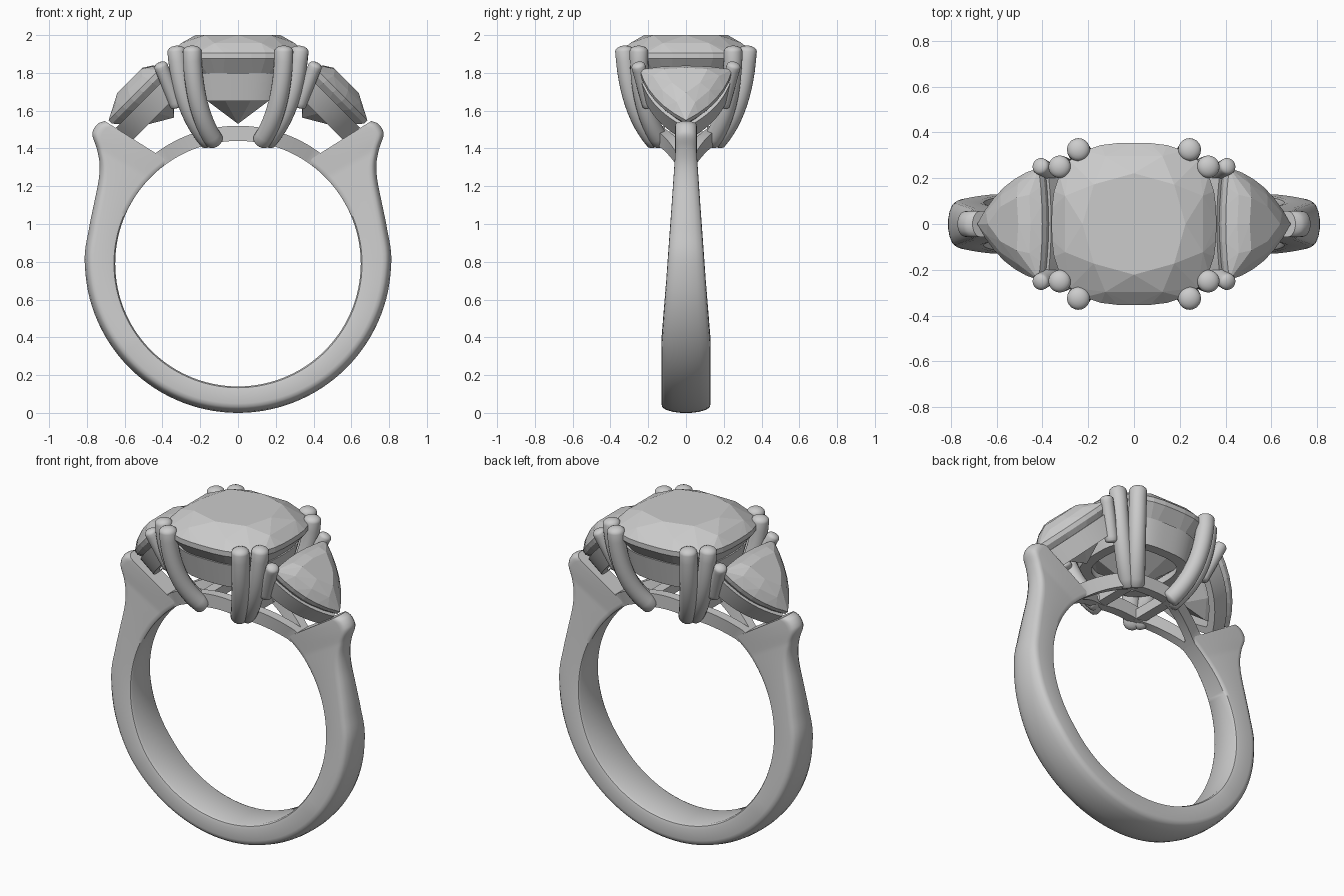
import bpy, bmesh, math
from mathutils import Vector

if "Cube" in bpy.data.objects:
    bpy.data.objects.remove(bpy.data.objects["Cube"])

CZ, RI = 0.79, 0.65          # finger hole centre height and radius


def finish(name, bm, smooth=None):
    bmesh.ops.recalc_face_normals(bm, faces=bm.faces[:])
    me = bpy.data.meshes.new(name)
    bm.to_mesh(me)
    bm.free()
    ob = bpy.data.objects.new(name, me)
    bpy.context.collection.objects.link(ob)
    if smooth:
        bpy.ops.object.select_all(action='DESELECT')
        ob.select_set(True)
        bpy.context.view_layer.objects.active = ob
        bpy.ops.object.shade_smooth_by_angle(angle=math.radians(smooth))
    return ob


def loft(name, rings, loop=False, smooth=None):
    """Skin closed rings together; cap the ends unless the chain loops."""
    bm = bmesh.new()
    vr = [[bm.verts.new(p) for p in r] for r in rings]
    n = len(vr[0])
    for i in range(len(vr) if loop else len(vr) - 1):
        a, b = vr[i], vr[(i + 1) % len(vr)]
        for j in range(n):
            k = (j + 1) % n
            bm.faces.new((a[j], a[k], b[k], b[j]))
    if not loop:
        bm.faces.new(vr[0])
        bm.faces.new(vr[-1])
    return finish(name, bm, smooth)


def hull(name, pts):
    bm = bmesh.new()
    for p in pts:
        bm.verts.new(p)
    bmesh.ops.convex_hull(bm, input=bm.verts[:])
    bmesh.ops.dissolve_limit(bm, angle_limit=0.02, verts=bm.verts[:], edges=bm.edges[:])
    return finish(name, bm)


def prong(name, top, mid, base, r):
    """Curved round wire with domed ends."""
    top, mid, base = Vector(top), Vector(mid), Vector(base)
    ctrl = 2 * mid - (top + base) / 2
    rings = []

    def ring(c, d, rad):
        q = d.to_track_quat('Z', 'Y')
        rings.append([c + q @ Vector((rad * math.cos(a), rad * math.sin(a), 0))
                      for a in (math.tau * i / 20 for i in range(20))])

    def at(t):
        return (1 - t) ** 2 * top + 2 * t * (1 - t) * ctrl + t * t * base

    def tan(t):
        return (2 * (1 - t) * (ctrl - top) + 2 * t * (base - ctrl)).normalized()
    for a in (80, 60, 40, 20):
        a = math.radians(a)
        ring(top - tan(0) * r * 0.6 * math.sin(a), tan(0), r * math.cos(a))
    for i in range(13):
        ring(at(i / 12), tan(i / 12), r)
    for a in (30, 60, 80):
        a = math.radians(a)
        ring(base + tan(1) * r * 0.4 * math.sin(a), tan(1), r * math.cos(a))
    return loft(name, rings, smooth=40)


def catmull(pts, steps):
    out = []
    for i in range(len(pts) - 1):
        p0, p1, p2, p3 = (Vector(pts[min(max(i + k, 0), len(pts) - 1)]) for k in (-1, 0, 1, 2))
        for s in range(steps):
            t = s / steps
            out.append(0.5 * (2 * p1 + (p2 - p0) * t + (2 * p0 - 5 * p1 + 4 * p2 - p3) * t * t
                              + (3 * p1 - p0 - 3 * p2 + p3) * t ** 3))
    return out + [Vector(pts[-1])]


# Shank: (hole angle, outer x, outer z) from the bottom up to the flared shoulder
half = [(t, 0.812 * math.sin(math.radians(t)), 0.812 - 0.812 * math.cos(math.radians(t)))
        for t in range(0, 91, 15)]
half += [(102, 0.79, 0.97), (112, 0.762, 1.11), (121, 0.738, 1.23), (128, 0.733, 1.32),
         (134, 0.748, 1.40), (140, 0.77, 1.465), (143, 0.765, 1.50), (145, 0.74, 1.532),
         (146, 0.705, 1.545)]
ctrl = [(-t, -x, z) for t, x, z in half[:0:-1]] + half
rings = []
for t, x, z in catmull(ctrl, 5):
    a = math.radians(t)
    inn = Vector((RI * math.sin(a), 0, CZ - RI * math.cos(a)))
    d = Vector((x, 0, z)) - inn
    T = d.length
    d.normalize()
    w = min(0.13, max(0.057, 0.13 - 0.068 * (z - 0.33)))
    side = [(w * 0.85, 0), (w * 0.96, 0.007), (w, 0.025), (w, T - 0.05), (w * 0.97, T - 0.032),
            (w * 0.85, T - 0.018), (w * 0.55, T - 0.006), (w * 0.2, T)]
    prof = side + [(-y, s) for y, s in side[::-1]]
    rings.append([inn + d * s + Vector((0, y, 0)) for y, s in prof])
loft("shank", rings, smooth=40)

# Gallery rails continuing the finger circle, spreading out under the centre stone
for s, nm in ((-1, "front"), (1, "back")):
    rings = []
    for i in range(41):
        a = math.radians(-37 + 74 * i / 40)
        f = min(1, max(0, (abs(math.degrees(a)) - 12) / 24))
        y = s * (0.14 - 0.115 * f)
        rings.append([(r * math.sin(a), y + e, CZ + r * math.cos(a))
                      for r, e in ((0.65, -0.028), (0.65, 0.028), (0.73, 0.028), (0.73, -0.028))])
    loft(nm + "_gallery_rail", rings, smooth=30)
for s, nm in ((-1, "left"), (1, "right")):
    loft(nm + "_cross_bar", [[(s * 0.14 + dx, y, 1.46 + dz) for dx, dz in
         ((-0.03, -0.03), (0.03, -0.03), (0.03, 0.03), (-0.03, 0.03))] for y in (-0.14, 0.14)])


# Centre stone: cushion outline as a superellipse
def cushion(r, z, n, off=0.0, e=2.8):
    out = []
    for i in range(n):
        a = math.tau * (i + off) / n
        c, s = math.cos(a), math.sin(a)
        k = (abs(c) ** e + abs(s) ** e) ** (-1 / e)
        out.append(Vector((r * k * c, r * k * s * 0.985, z)))
    return out


hull("centre_stone", cushion(0.225, 2.0, 8) + cushion(0.31, 1.957, 8, 0.5)
     + cushion(0.36, 1.905, 32) + cushion(0.36, 1.875, 32)
     + cushion(0.22, 1.69, 8, 0.5) + [Vector((0, 0, 1.53))])
loft("centre_seat", [cushion(0.31, 1.80, 64), cushion(0.275, 1.65, 64),
                     cushion(0.215, 1.65, 64), cushion(0.25, 1.80, 64)], loop=True, smooth=30)

# Centre prongs: a pair at each corner, plus one small prong for the side stone
for sx, nx in ((-1, "left"), (1, "right")):
    for sy, ny in ((-1, "front"), (1, "back")):
        def m(x, y, z):
            return (sx * x, sy * y, z)
        tag = nx + "_" + ny
        prong(tag + "_prong_inner", m(0.243, 0.325, 1.915), m(0.21, 0.275, 1.64),
              m(0.125, 0.165, 1.44), 0.05)
        prong(tag + "_prong_outer", m(0.325, 0.25, 1.915), m(0.27, 0.22, 1.64),
              m(0.155, 0.135, 1.44), 0.049)
        prong(tag + "_side_stone_prong", m(0.408, 0.252, 1.835), m(0.367, 0.225, 1.735),
              m(0.325, 0.195, 1.63), 0.037)

# Side stones: bulging triangles tilted outward
O = Vector((0.54, 0, 1.68))
U = Vector((1, 0, -1)).normalized()
N = Vector((1, 0, 1)).normalized()


def trillion(scale, n, sx, per=6, off=0.0):
    corners = [Vector((0.195, 0)), Vector((-0.185, 0.245)), Vector((-0.185, -0.245))]
    mid = Vector((-0.06, 0))
    pts = []
    for i in range(3):
        a, b = corners[i], corners[(i + 1) % 3]
        bulge = 0.022 if i == 1 else 0.045
        nrm = Vector(((b - a).y, -(b - a).x)).normalized()
        for j in range(per):
            t = (j + off) / per
            p = a.lerp(b, t) + nrm * bulge * 4 * t * (1 - t)
            p = mid + (p - mid) * scale
            w = O + U * p.x + N * n + Vector((0, p.y, 0))
            pts.append(Vector((w.x * sx, w.y, w.z)))
    return pts


for sx, nm in ((-1, "left"), (1, "right")):
    culet = O - U * 0.06 - N * 0.225
    culet.x *= sx
    hull(nm + "_side_stone", trillion(0.47, 0.08, sx, 2) + trillion(0.78, 0.05, sx, 3, 0.5)
         + trillion(1, 0.01, sx) + trillion(1, -0.015, sx)
         + trillion(0.6, -0.135, sx, 2) + [culet])
    loft(nm + "_side_seat", [trillion(1.0, -0.045, sx, 12), trillion(0.95, -0.155, sx, 12),
                             trillion(0.74, -0.155, sx, 12), trillion(0.8, -0.045, sx, 12)],
         loop=True, smooth=30)
